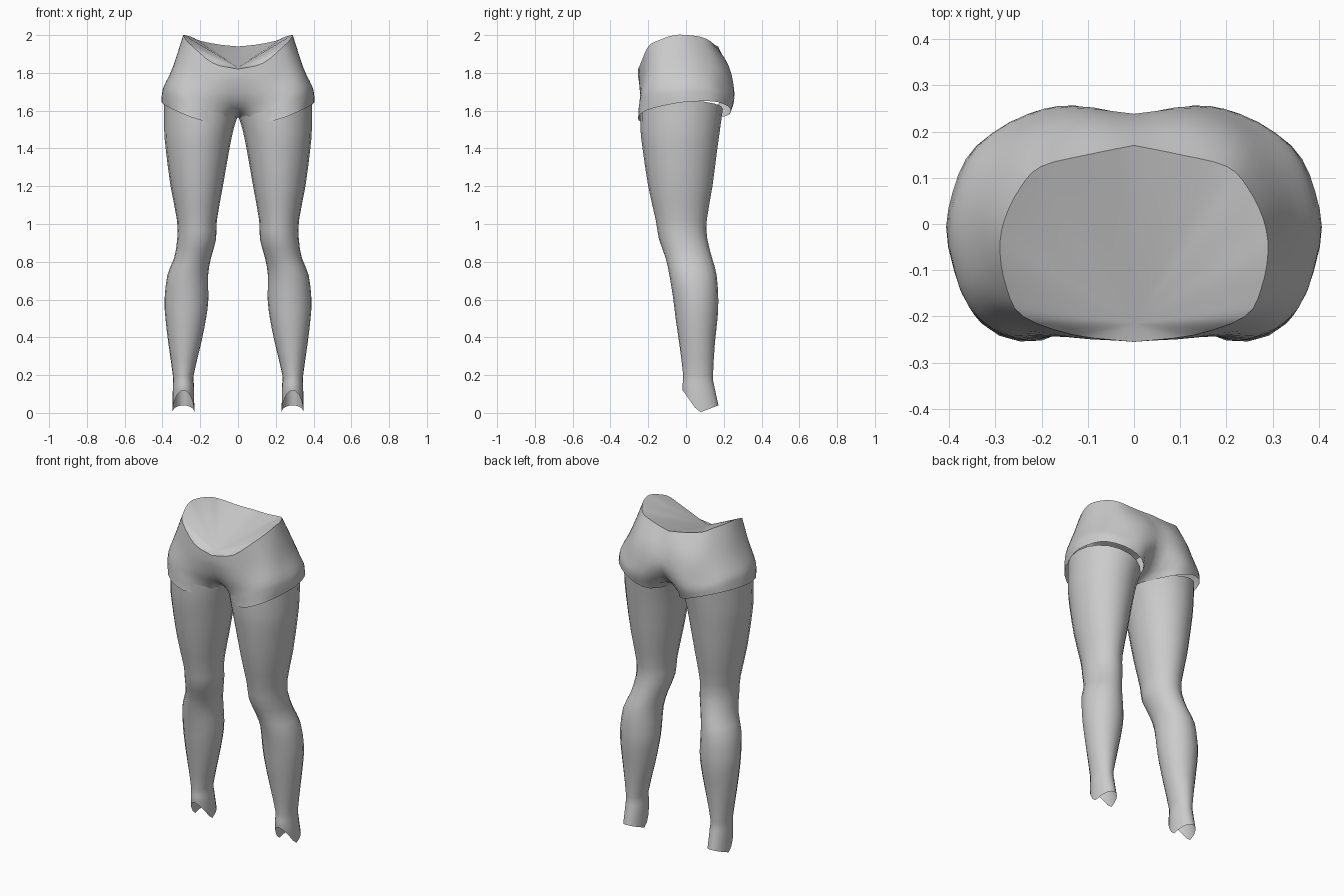
import bpy, bmesh, math
from mathutils import Vector

if "Cube" in bpy.data.objects:
    bpy.data.objects.remove(bpy.data.objects["Cube"])


def spline(pts, sub):
    """Smooth curve through the points, sub steps per span."""
    p = [Vector(q) for q in pts]
    p = [2 * p[0] - p[1]] + p + [2 * p[-1] - p[-2]]
    out = []
    for i in range(1, len(p) - 2):
        a, b, c, d = p[i - 1:i + 3]
        for k in range(sub):
            t = k / sub
            out.append(0.5 * (2 * b + (c - a) * t + (2 * a - 5 * b + 4 * c - d) * t * t
                              + (3 * b - a - 3 * c + d) * t ** 3))
    return out + [p[-2]]


def finish(name, verts, faces, flip_up=False):
    """Make a smooth mesh object mirrored across x."""
    bm = bmesh.new()
    vs = [bm.verts.new(v) for v in verts]
    for f in faces:
        bm.faces.new([vs[i] for i in f])
    bmesh.ops.remove_doubles(bm, verts=bm.verts, dist=1e-4)
    bm.normal_update()
    for f in bm.faces:
        f.smooth = True
    me = bpy.data.meshes.new(name)
    bm.to_mesh(me)
    bm.free()
    ob = bpy.data.objects.new(name, me)
    bpy.context.collection.objects.link(ob)
    mod = ob.modifiers.new("mirror", 'MIRROR')
    mod.use_clip = True
    return ob


def loft(name, rings, closed):
    """Skin a list of equally long rings, first ring on top."""
    n = len(rings[0])
    faces = []
    for r in range(len(rings) - 1):
        for i in range(n if closed else n - 1):
            j = (i + 1) % n
            faces.append((r * n + i, (r + 1) * n + i, (r + 1) * n + j, r * n + j))
    return finish(name, [v for ring in rings for v in ring], faces)


# Shorts: half rows run from front centre around the hip to back centre
waist = [(0, -.255, 1.82), (.13, -.24, 1.85), (.24, -.2, 1.94), (.275, -.14, 1.975),
         (.29, -.06, 2.0), (.28, .01, 2.0), (.245, .08, 1.99), (.2, .125, 1.97),
         (.1, .15, 1.95), (0, .17, 1.94)]
belly = [(0, -.25, 1.76), (.14, -.245, 1.76), (.27, -.21, 1.8), (.325, -.15, 1.83),
         (.345, -.06, 1.83), (.335, .04, 1.83), (.29, .13, 1.83), (.22, .195, 1.83),
         (.11, .225, 1.84), (0, .22, 1.83)]
hip = [(0, -.215, 1.66), (.13, -.24, 1.67), (.28, -.235, 1.69), (.36, -.165, 1.72),
       (.39, -.05, 1.73), (.383, .05, 1.73), (.335, .15, 1.73), (.23, .225, 1.72),
       (.13, .255, 1.71), (0, .235, 1.73)]
seat = [(0, -.14, 1.595), (.09, -.21, 1.6), (.24, -.25, 1.62), (.35, -.19, 1.66),
        (.4, -.05, 1.685), (.39, .06, 1.69), (.34, .165, 1.69), (.23, .238, 1.66),
        (.12, .247, 1.64), (0, .155, 1.62)]
hem = [(0, 0, 1.565), (.06, -.16, 1.535), (.2, -.252, 1.55), (.33, -.215, 1.6),
       (.402, -.05, 1.64), (.392, .07, 1.65), (.34, .17, 1.645), (.22, .235, 1.61),
       (.1, .205, 1.57), (0, .01, 1.565)]
rows = [spline(r, 3) for r in (waist, belly, hip, seat, hem)]
columns = [spline(c, 3) for c in zip(*rows)]
loft("shorts", list(zip(*columns)), False)

# Waist cap: dished surface fanned out from the front of the rim
rim = rows[0]
hub = Vector((0, -.215, 1.83))
finish("waist_cap", [hub] + rim, [(0, i, i + 1) for i in range(1, len(rim))])

# Leg sections: z, inner x, outer x, front y, back y
SECTIONS = [(1.61, .004, .391, -.243, .195), (1.5, .024, .391, -.241, .18),
            (1.4, .045, .383, -.23, .166), (1.2, .08, .357, -.2, .14),
            (1.02, .112, .323, -.16, .11), (.92, .116, .322, -.143, .113),
            (.82, .143, .338, -.108, .138), (.73, .158, .374, -.088, .162),
            (.6, .157, .389, -.067, .171), (.5, .169, .384, -.055, .167),
            (.37, .195, .369, -.036, .153), (.2, .235, .345, -.015, .143),
            (.15, .233, .345, -.019, .148), (0, .231, .347, -.018, .172)]
SIDES = 20


def leg_ring(k):
    z, xi, xo, yf, yb = SECTIONS[k]
    ring = []
    for i in range(SIDES):
        a = 2 * math.pi * i / SIDES
        c, s = math.cos(a), math.sin(a)
        x = (xi + xo) / 2 + c * (xo - xi) / 2
        y = (yf + yb) / 2 + s * (yb - yf) / 2
        h = z
        if k == 0:                       # top edge tilts up to the outer hip
            h = z + .045 * c
        elif z == 0:                     # ankle cuff arches over the foot
            t = (s + 1) / 2
            h = .12 * (1 - t / .45) if t < .45 else .04 * (t - .45) / .55
        ring.append((x, y, h))
    return ring


rings = [leg_ring(k) for k in range(len(SECTIONS))]
leg_columns = [spline(c, 2) for c in zip(*rings)]
loft("legs", list(zip(*leg_columns)), True)

for ob in list(bpy.context.collection.objects):
    bm = bmesh.new()
    bm.from_mesh(ob.data)
    bmesh.ops.recalc_face_normals(bm, faces=bm.faces)
    # legs and shorts face outward, the cap faces up
    if ob.name == "waist_cap":
        flip = sum(f.normal.z for f in bm.faces) < 0
    else:
        flip = max(bm.faces, key=lambda f: f.calc_center_median().x).normal.x < 0
    if flip:
        bmesh.ops.reverse_faces(bm, faces=bm.faces)
    bm.to_mesh(ob.data)
    bm.free()
